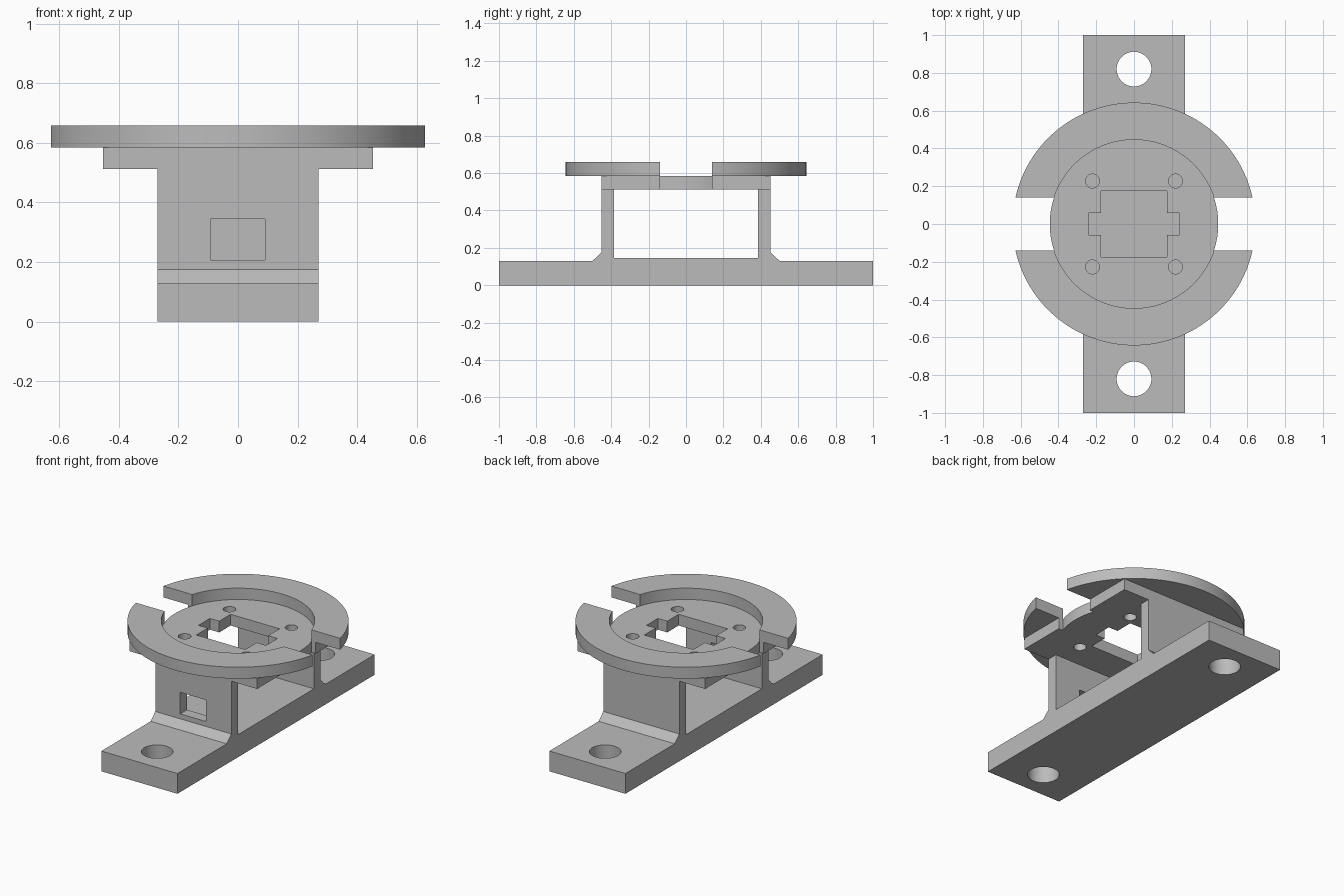
import bpy, bmesh, math

if "Cube" in bpy.data.objects:
    bpy.data.objects.remove(bpy.data.objects["Cube"])

grey = bpy.data.materials.new("plain_grey")
grey.diffuse_color = (0.5, 0.5, 0.5, 1)
grey.use_nodes = True
grey.node_tree.nodes["Principled BSDF"].inputs["Base Color"].default_value = grey.diffuse_color


def prism(name, outline, lo, hi, axis="z"):
    """Extrude a closed outline: (x, y) along z, or (y, z) along x."""
    place = (lambda p, h: (p[0], p[1], h)) if axis == "z" else (lambda p, h: (h, p[0], p[1]))
    bm = bmesh.new()
    base = bm.faces.new([bm.verts.new(place(p, lo)) for p in outline])
    grown = bmesh.ops.extrude_face_region(bm, geom=[base])["geom"]
    shift = place((0, 0), hi - lo)
    bmesh.ops.translate(bm, vec=shift, verts=[v for v in grown if isinstance(v, bmesh.types.BMVert)])
    bmesh.ops.recalc_face_normals(bm, faces=bm.faces)
    mesh = bpy.data.meshes.new(name)
    bm.to_mesh(mesh)
    bm.free()
    mesh.materials.append(grey)
    ob = bpy.data.objects.new(name, mesh)
    bpy.context.collection.objects.link(ob)
    return ob


def arc(r, a0, a1, n, cx=0, cy=0):
    return [(cx + r * math.cos(a0 + (a1 - a0) * i / n),
             cy + r * math.sin(a0 + (a1 - a0) * i / n)) for i in range(n + 1)]


def circle(r, n, cx=0, cy=0):
    return arc(r, 0, math.tau, n, cx, cy)[:-1]


def rect(x0, x1, y0, y1):
    return [(x0, y0), (x1, y0), (x1, y1), (x0, y1)]


def combine(ob, other, operation):
    """Apply a boolean and discard the second object."""
    mod = ob.modifiers.new("bool", "BOOLEAN")
    mod.operation, mod.solver, mod.object = operation, "EXACT", other
    bpy.context.view_layer.objects.active = ob
    bpy.ops.object.modifier_apply(modifier=mod.name)
    bpy.data.objects.remove(other)


W, PLATE, RIM, OUT, GAP = 0.27, 0.453, 0.446, 0.643, 0.14
Z_PLATE, Z_RING, Z_TOP = 0.513, 0.585, 0.658

# Foot and two upright walls with chamfered roots, as one side profile
half = [(0.385, 0.145), (0.385, Z_PLATE), (PLATE, Z_PLATE), (PLATE, 0.175),
        (0.5, 0.13), (1, 0.13), (1, 0)]
bracket = prism("mounting_bracket", half + [(-y, z) for y, z in reversed(half)], -W, W, "x")

# Square plate with a round-bottomed notch on each side
a = math.asin(GAP / RIM)
right = [(PLATE, -PLATE), (PLATE, -GAP)] + arc(RIM, -a, a, 16) + [(PLATE, GAP), (PLATE, PLATE)]
plate = prism("top_plate", right + [(-x, -y) for x, y in right], Z_PLATE, Z_RING)
combine(bracket, plate, "UNION")

# Two arched halves of the raised ring
b = math.asin(GAP / OUT)
for side in (1, -1):
    outline = arc(OUT, b, math.pi - b, 64) + arc(RIM, math.pi - a, a, 64)
    ring = prism("ring_half", [(side * x, side * y) for x, y in outline], Z_RING, Z_TOP)
    combine(bracket, ring, "UNION")

# Bolt holes through the foot
for y in (0.82, -0.82):
    combine(bracket, prism("bolt_cutter", circle(0.092, 48, 0, y), -0.1, 0.3), "DIFFERENCE")

# Screw holes through the plate
for x in (0.22, -0.22):
    for y in (0.2275, -0.2275):
        combine(bracket, prism("screw_cutter", circle(0.037, 32, x, y), 0.45, 0.8), "DIFFERENCE")

# Central square opening with side notches
quarter = [(0.24, 0.058), (0.174, 0.058), (0.174, 0.174)]
upper = quarter + [(-x, y) for x, y in reversed(quarter)]
cross = upper + [(-x, -y) for x, y in upper]
combine(bracket, prism("opening_cutter", cross, 0.45, 0.8), "DIFFERENCE")

# Cable window in the front wall only
combine(bracket, prism("window_cutter", rect(-0.093, 0.091, -0.6, -0.2), 0.207, 0.345), "DIFFERENCE")

# Smooth the curved sides, keep edges sharp
bpy.ops.object.select_all(action="DESELECT")
bracket.select_set(True)
bpy.context.view_layer.objects.active = bracket
bpy.ops.object.shade_smooth_by_angle(angle=math.radians(30))
